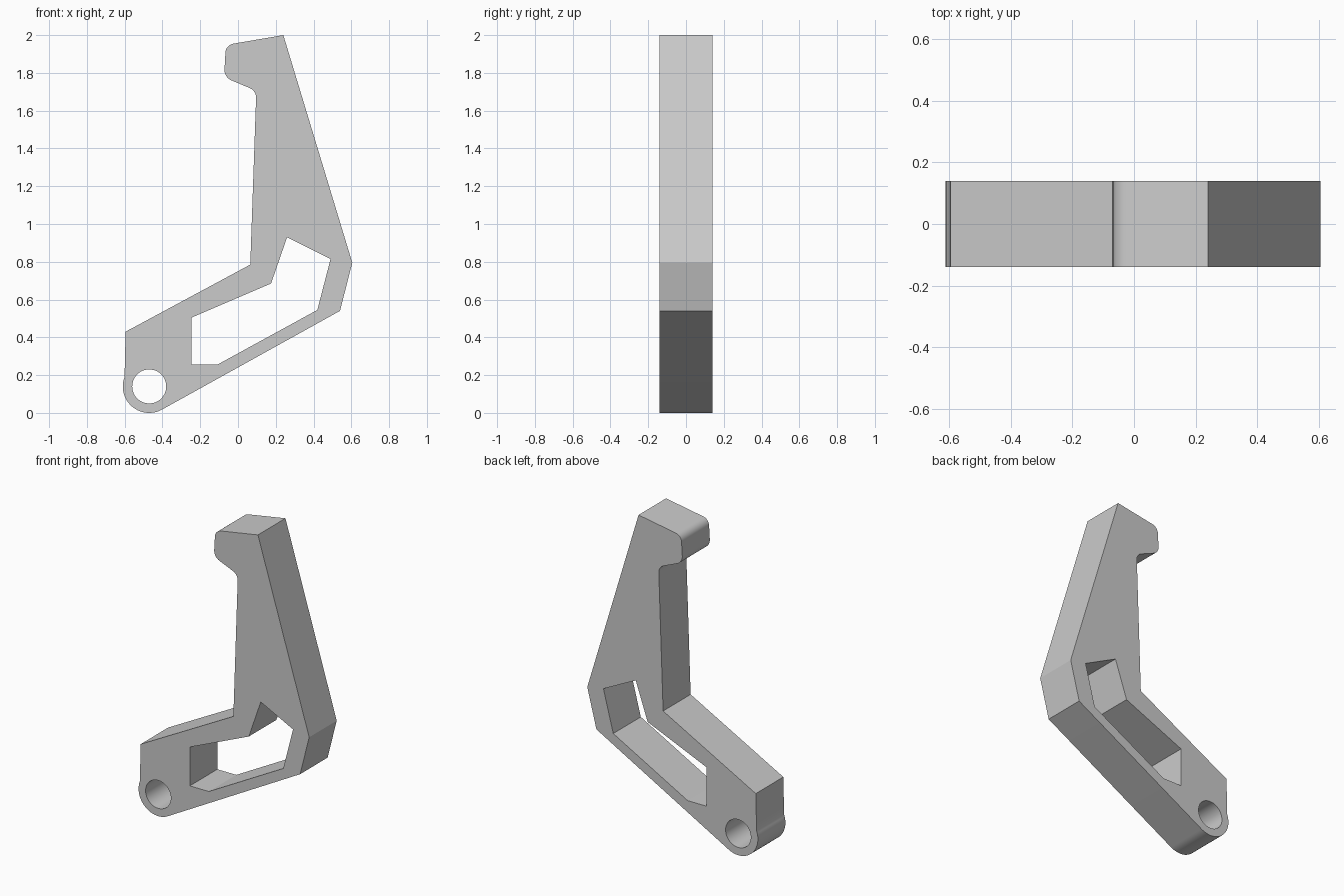
import bpy, bmesh
from math import sin, cos, tan, radians, pi
from mathutils import Vector

cube = bpy.data.objects.get("Cube")
if cube:
    bpy.data.objects.remove(cube, do_unlink=True)

HALF_DEPTH = 0.14
PIVOT = Vector((-0.47, 0.14))


def arc(centre, radius, start, end, steps):
    """Points on an arc in the xz plane, angles in degrees."""
    angles = [radians(start + (end - start) * i / steps) for i in range(steps + 1)]
    return [centre + radius * Vector((cos(a), sin(a))) for a in angles]


def fillet(before, corner, after, radius, steps=10):
    """Round a corner with a tangent arc."""
    a, c, b = Vector(before), Vector(corner), Vector(after)
    u, v = (a - c).normalized(), (b - c).normalized()
    half = u.angle(v) / 2
    centre = c + (u + v).normalized() * radius / sin(half)
    p, q = c + u * radius / tan(half) - centre, c + v * radius / tan(half) - centre
    sweep = pi - 2 * half
    return [centre + (p * sin(sweep * (1 - t)) + q * sin(sweep * t)) / sin(sweep)
            for t in (i / steps for i in range(steps + 1))]


# Outer outline: lever back, hooked head, arm and rounded pivot end
head = [(0.24, 2.0), (-0.064, 1.948), (-0.074, 1.777), (0.097, 1.705), (0.065, 0.785)]
outline = [Vector(p) for p in [(0.54, 0.54), (0.605, 0.795), head[0]]]
for i, radius in ((1, 0.05), (2, 0.06), (3, 0.055)):
    outline += fillet(head[i - 1], head[i], head[i + 1], radius)
outline += [Vector(head[4]), Vector((-0.595, 0.43))]
outline += arc(PIVOT, 0.14, 159, 299, 28)

# Openings: angular window and pivot hole
window = [(-0.245, 0.255), (-0.11, 0.255), (0.42, 0.545), (0.49, 0.815),
          (0.26, 0.93), (0.175, 0.685), (-0.245, 0.505)]
pivot_hole = arc(PIVOT, 0.09, 0, 360, 48)[:-1]

# Fill the profile and extrude it through the depth
bm = bmesh.new()
edges = []
for loop in (outline, window, pivot_hole):
    verts = [bm.verts.new((p[0], -HALF_DEPTH, p[1])) for p in loop]
    edges += [bm.edges.new((verts[i - 1], verts[i])) for i in range(len(verts))]
bmesh.ops.triangle_fill(bm, edges=edges, use_beauty=True, normal=(0, -1, 0))
extruded = bmesh.ops.extrude_face_region(bm, geom=bm.faces[:], use_keep_orig=True)
moved = [g for g in extruded["geom"] if isinstance(g, bmesh.types.BMVert)]
bmesh.ops.translate(bm, verts=moved, vec=(0, 2 * HALF_DEPTH, 0))
bmesh.ops.recalc_face_normals(bm, faces=bm.faces[:])

mesh = bpy.data.meshes.new("lever_arm")
bm.to_mesh(mesh)
bm.free()
lever = bpy.data.objects.new("lever_arm", mesh)
bpy.context.collection.objects.link(lever)

# Plain grey material
grey = bpy.data.materials.new("plain_grey")
grey.use_nodes = True
grey.diffuse_color = (0.6, 0.6, 0.6, 1)
grey.node_tree.nodes["Principled BSDF"].inputs["Base Color"].default_value = (0.6, 0.6, 0.6, 1)
mesh.materials.append(grey)

# Smooth the rounded walls, keep the corners sharp
bpy.ops.object.select_all(action="DESELECT")
lever.select_set(True)
bpy.context.view_layer.objects.active = lever
bpy.ops.object.shade_smooth_by_angle(angle=radians(20))
